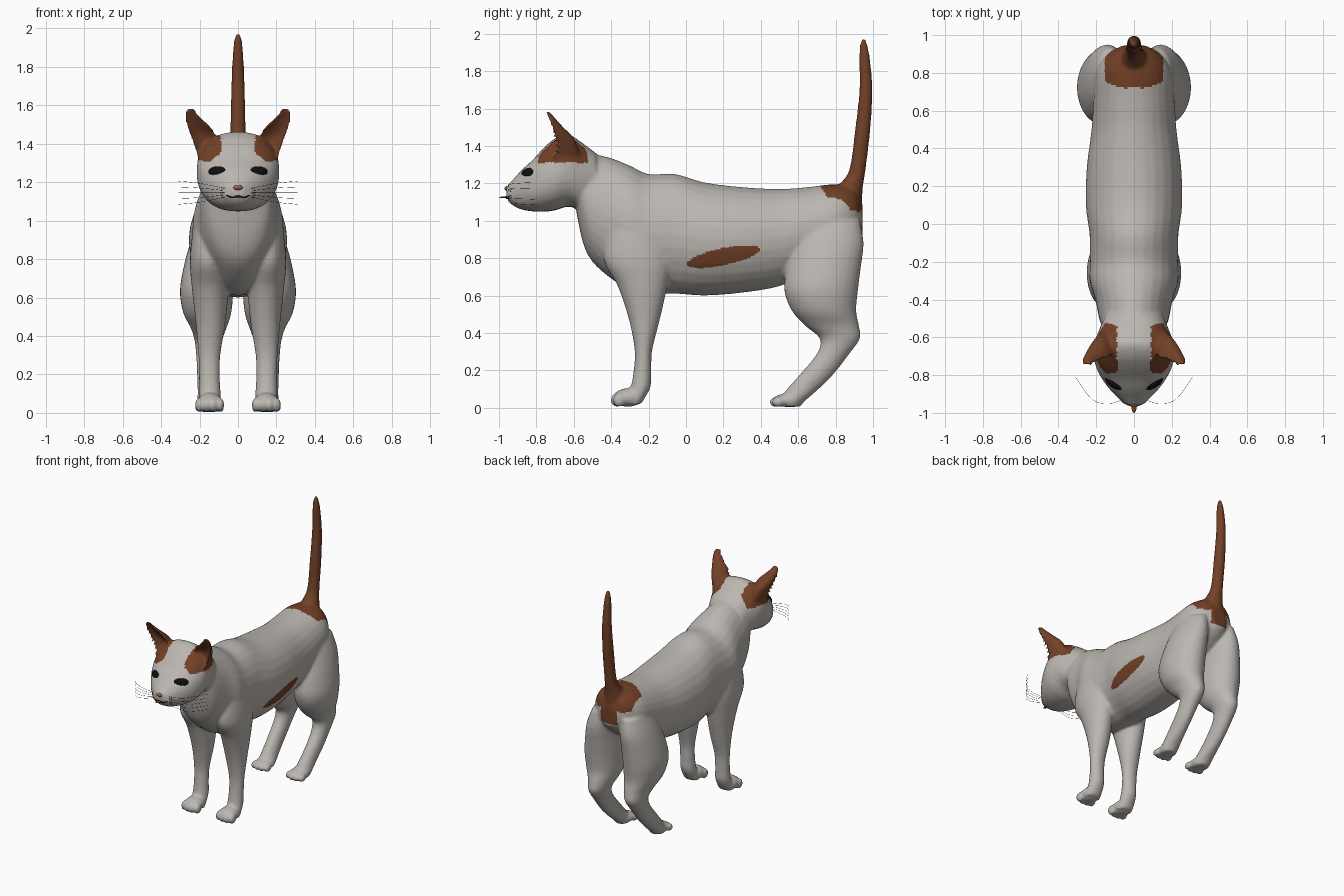
import bpy, bmesh, math
from mathutils import Matrix, Vector

if "Cube" in bpy.data.objects:
    bpy.data.objects.remove(bpy.data.objects["Cube"], do_unlink=True)


def material(name, colour):
    mat = bpy.data.materials.new(name)
    mat.use_nodes = True
    mat.diffuse_color = (*colour, 1)
    mat.node_tree.nodes["Principled BSDF"].inputs["Base Color"].default_value = (*colour, 1)
    return mat


GREY = material("grey fur", (0.5, 0.47, 0.44))
BROWN = material("brown fur", (0.17, 0.052, 0.02))
BLACK = material("black", (0.005, 0.005, 0.005))
PINK = material("nose brown", (0.3, 0.11, 0.06))


def spline(rows, steps=6):
    """Catmull-Rom interpolation through rows of numbers."""
    out = []
    for i in range(len(rows) - 1):
        quad = [Vector(rows[max(0, min(len(rows) - 1, i + k))]) for k in (-1, 0, 1, 2)]
        p, q, r, s = quad
        for n in range(steps):
            t = n / steps
            out.append(0.5 * (2 * q + (r - p) * t + (2 * p - 5 * q + 4 * r - s) * t ** 2
                              + (3 * q - p - 3 * r + s) * t ** 3))
    return out + [Vector(rows[-1])]


def loft(bm, rows, axis="z", side=1, power=2.0, cupped=False, sides=28):
    """Rows are (height along axis, x min, x max, other min, other max)."""
    rings = []
    for t, x0, x1, b0, b1 in spline(rows):
        ring = []
        for k in range(sides):
            angle = math.tau * k / sides
            c, s = math.cos(angle), math.sin(angle)
            u = math.copysign(abs(c) ** (2 / power), c)
            v = math.copysign(abs(s) ** (2 / power), s)
            if cupped:
                v = 2 * s - 1 if s > 0 else 1.0 * abs(s) - 1
            x = side * ((x0 + x1) / 2 + u * (x1 - x0) / 2)
            b = (b0 + b1) / 2 + v * (b1 - b0) / 2
            ring.append(bm.verts.new((x, b, t) if axis == "z" else (x, t, b)))
        rings.append(ring)
    faces = [bm.faces.new(rings[0]), bm.faces.new(rings[-1])]
    for low, high in zip(rings, rings[1:]):
        for k in range(sides):
            n = (k + 1) % sides
            faces.append(bm.faces.new((low[k], low[n], high[n], high[k])))
    bmesh.ops.recalc_face_normals(bm, faces=faces)


def ball(bm, centre, size, turn=0.0, tilt=0.0):
    matrix = (Matrix.Translation(centre) @ Matrix.Rotation(turn, 4, "Z")
              @ Matrix.Rotation(tilt, 4, "Y") @ Matrix.Diagonal((*size, 1)))
    bmesh.ops.create_uvsphere(bm, u_segments=20, v_segments=12, radius=1, matrix=matrix)


def finish(bm, name, *mats):
    mesh = bpy.data.meshes.new(name)
    bm.to_mesh(mesh)
    bm.free()
    obj = bpy.data.objects.new(name, mesh)
    bpy.context.collection.objects.link(obj)
    for mat in mats:
        mesh.materials.append(mat)
    mesh.shade_smooth()
    return obj


def symmetric(rows):
    return [(y, -w, w, low, top) for y, low, top, w in rows]


TORSO = symmetric([
    (-.585, 1.04, 1.40, .13), (-.55, .88, 1.385, .165), (-.5, .78, 1.36, .185),
    (-.4, .69, 1.335, .205), (-.3, .63, 1.295, .235), (-.2, .61, 1.25, .235),
    (-.06, .61, 1.25, .235), (.1, .6, 1.205, .255), (.3, .615, 1.18, .25),
    (.5, .65, 1.17, .225), (.65, .72, 1.18, .215), (.8, .8, 1.195, .2),
    (.9, .88, 1.17, .14), (.945, .93, 1.08, .06)])
HEAD = symmetric([
    (-.96, 1.125, 1.185, .035), (-.93, 1.085, 1.215, .075), (-.88, 1.06, 1.27, .125),
    (-.82, 1.05, 1.325, .17), (-.76, 1.048, 1.39, .2), (-.7, 1.055, 1.44, .215),
    (-.63, 1.075, 1.462, .21), (-.56, 1.06, 1.42, .185), (-.48, 1.07, 1.36, .15)])
EAR = [(1.33, .09, .21, -.74, -.56), (1.4, .1, .235, -.73, -.58),
       (1.45, .115, .252, -.725, -.605), (1.5, .15, .27, -.735, -.655),
       (1.55, .2, .28, -.752, -.7), (1.588, .228, .268, -.762, -.735)]
FRONT_LEG = [(1, .08, .23, -.4, -.12), (.8, .06, .25, -.44, -.08),
             (.65, .05, .24, -.365, -.1), (.47, .065, .22, -.305, -.14),
             (.31, .09, .207, -.275, -.18), (.2, .095, .203, -.28, -.185),
             (.11, .09, .205, -.295, -.19), (.02, .09, .205, -.32, -.24)]
HIND_LEG = [(1, .04, .2, .62, .93), (.88, .03, .25, .58, .95), (.75, .025, .285, .54, .935),
            (.63, .025, .302, .525, .92), (.52, .035, .285, .565, .91),
            (.44, .06, .245, .635, .925), (.37, .085, .225, .715, .93),
            (.29, .1, .217, .7, .875), (.18, .105, .212, .61, .79),
            (.1, .1, .21, .54, .71), (.04, .09, .213, .5, .64), (.005, .1, .2, .51, .61)]
TAIL = [(1.02, -.08, .08, .82, .94), (1.17, -.065, .065, .81, .945), (1.27, -.043, .043, .872, .96),
        (1.49, -.04, .04, .904, .986), (1.7, -.035, .035, .927, .997),
        (1.86, -.028, .028, .926, .985), (1.94, -.02, .02, .93, .97), (1.97, -.01, .01, .94, .96)]

# Body, head, ears, legs and tail, fused into one skin
bm = bmesh.new()
loft(bm, TORSO, "y")
loft(bm, HEAD, "y", power=2.3)
loft(bm, TAIL)
for side in (1, -1):
    loft(bm, EAR, side=side, cupped=True)
    loft(bm, FRONT_LEG, side=side)
    loft(bm, HIND_LEG, side=side)
    ball(bm, (side * .035, -.915, 1.135), (.045, .04, .04))
    for y, z in ((-.31, .055), (.54, .04)):
        ball(bm, (side * .147, y, z), (.068, .08, z - .005))
        for n in range(4):
            spread = n - 1.5
            reach = .065 - .012 * abs(spread)
            ball(bm, (side * .147 + spread * .037, y - reach, z * .75), (.021, .035, z * .7))
cat = finish(bm, "cat_body", GREY, BROWN)
remesh = cat.modifiers.new("fuse", "REMESH")
remesh.mode = "VOXEL"
remesh.voxel_size = 0.01
smooth = cat.modifiers.new("soften", "SMOOTH")
smooth.factor = 0.5
smooth.iterations = 8
fused = bpy.data.meshes.new_from_object(cat.evaluated_get(bpy.context.evaluated_depsgraph_get()))
cat.modifiers.clear()
cat.data = fused
fused.materials.clear()
for mat in (GREY, BROWN):
    fused.materials.append(mat)
fused.shade_smooth()


def is_brown(p):
    x, y, z = abs(p.x), p.y, p.z
    ear = z > 1.31 and x > .09 and -.79 < y < -.525 - .3 * max(0, .14 - x)
    rump = z > 1.05 and y > .72 + max(0, x - .07) * .4 and x < .155
    tail = y > .88 and x < .07 and z > .95
    along, across = p.y - .2, p.z - .808 - .2 * (p.y - .2)
    flank = p.x > .1 and (along / .195) ** 2 + (across / .046) ** 2 < 1
    return ear or rump or tail or flank


for face in fused.polygons:
    face.material_index = int(is_brown(face.center))

# Eyes
for side, label in ((1, "left"), (-1, "right")):
    bm = bmesh.new()
    ball(bm, (side * .1, -.842, 1.248), (.062, .028, .034), side * .55, side * -.08)
    finish(bm, label + "_eye", BLACK)

# Nose and tongue
bm = bmesh.new()
ball(bm, (0, -.955, 1.172), (.026, .015, .014))
finish(bm, "nose", PINK)
bm = bmesh.new()
ball(bm, (0, -.95, 1.125), (.016, .05, .005))
finish(bm, "tongue", BROWN)


def wire(name, paths, radius):
    curve = bpy.data.curves.new(name, "CURVE")
    curve.dimensions = "3D"
    curve.bevel_depth = radius
    curve.bevel_resolution = 1
    for path in paths:
        points = spline(path, 5)
        line = curve.splines.new("POLY")
        line.points.add(len(points) - 1)
        for point, co in zip(line.points, points):
            point.co = (*co, 1)
    curve.materials.append(BLACK)
    bpy.context.collection.objects.link(bpy.data.objects.new(name, curve))


# Mouth line and whiskers
wire("mouth", [[(-.06, -.942, 1.132), (-.03, -.957, 1.12), (0, -.962, 1.128),
                (.03, -.957, 1.12), (.06, -.942, 1.132)]], .004)
whiskers = []
for side in (1, -1):
    for n in range(5):
        z, rise = 1.125 + n * .01, (n - 2) * .02
        whiskers.append([(side * .06, -.93, z), (side * .13, -.95, z + rise * .4),
                         (side * .22, -.93, z + rise * .8), (side * .31, -.81, z + rise)])
wire("whiskers", whiskers, .0008)
